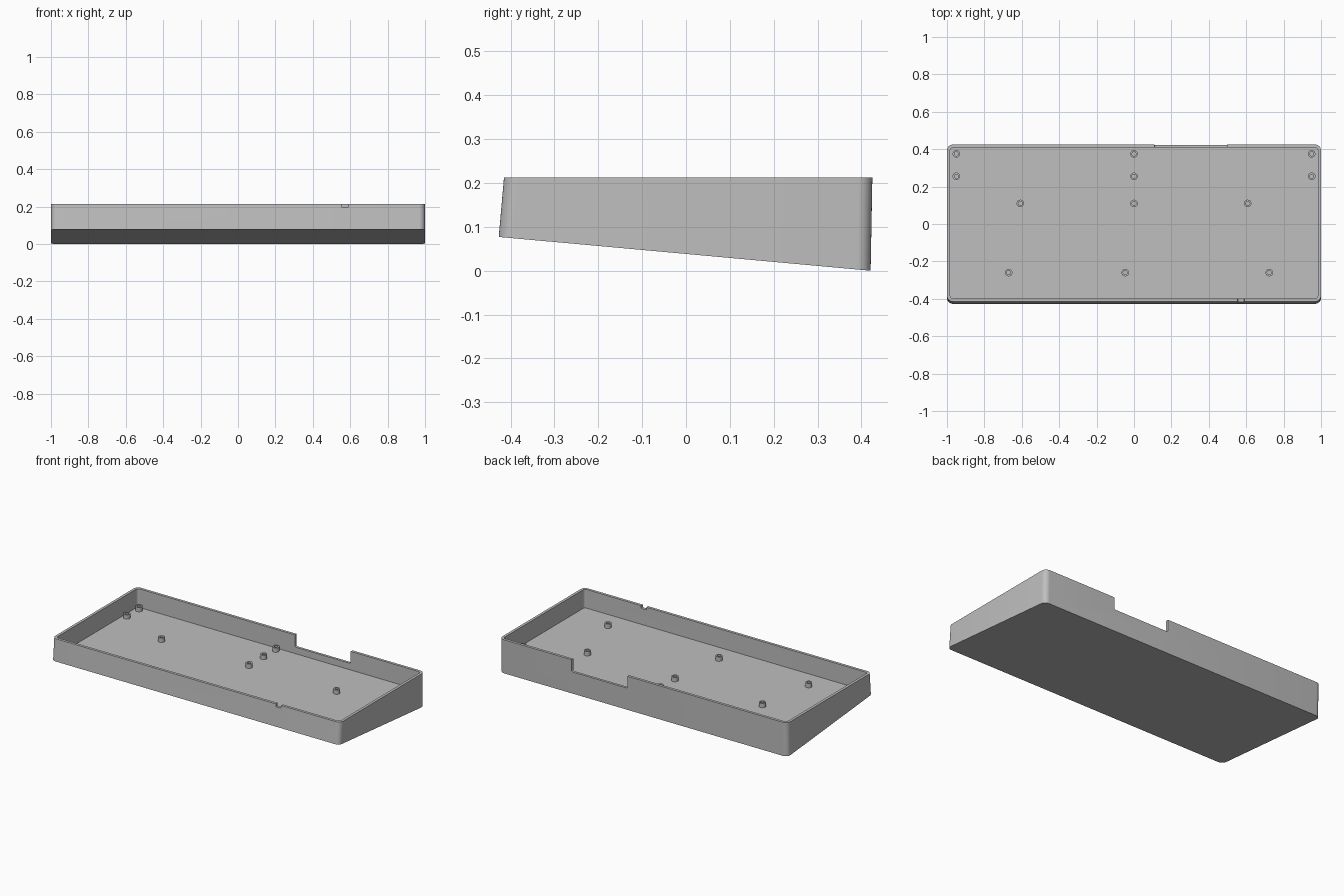
import bpy, bmesh, math
from mathutils import Vector

cube = bpy.data.objects.get("Cube")
if cube:
    bpy.data.objects.remove(cube, do_unlink=True)

TOP, FLOOR, WALL = 0.213, 0.096, 0.017

grey = bpy.data.materials.new("light grey")
grey.use_nodes = True
colour = (0.52, 0.52, 0.52, 1)
grey.diffuse_color = colour
grey.node_tree.nodes["Principled BSDF"].inputs["Base Color"].default_value = colour


def finish(name, bm):
    bmesh.ops.recalc_face_normals(bm, faces=bm.faces)
    mesh = bpy.data.meshes.new(name)
    bm.to_mesh(mesh)
    bm.free()
    mesh.materials.append(grey)
    obj = bpy.data.objects.new(name, mesh)
    bpy.context.collection.objects.link(obj)
    return obj


def select(obj):
    bpy.ops.object.select_all(action='DESELECT')
    obj.select_set(True)
    bpy.context.view_layer.objects.active = obj


def smooth(obj):
    select(obj)
    bpy.ops.object.shade_smooth_by_angle(angle=math.radians(30))


def rounded_rect(half_x, y0, y1, radius, height, steps=8):
    """Loop of points; height is a function of y."""
    points = []
    corners = [(half_x, y1), (-half_x, y1), (-half_x, y0), (half_x, y0)]
    signs = [(1, 1), (-1, 1), (-1, -1), (1, -1)]
    for k, ((cx, cy), (sx, sy)) in enumerate(zip(corners, signs)):
        for i in range(steps + 1):
            a = (k + i / steps) * math.pi / 2
            x = cx - sx * radius + radius * math.cos(a)
            y = cy - sy * radius + radius * math.sin(a)
            points.append(Vector((x, y, height(y))))
    return points


def skin(bm, loops):
    """Join successive loops with quads and cap both ends."""
    rings = [[bm.verts.new(p) for p in loop] for loop in loops]
    for a, b in zip(rings, rings[1:]):
        n = len(a)
        for i in range(n):
            j = (i + 1) % n
            bm.faces.new((a[i], a[j], b[j], b[i]))
    bm.faces.new(rings[0])
    bm.faces.new(rings[-1])


# Tray: sloped underside, leaning front wall, level floor
def underside(y):
    return 0.077 * (0.421 - y) / 0.848


def rim(y):
    return TOP


def floor(y):
    return FLOOR


bm = bmesh.new()
skin(bm, [
    rounded_rect(1.0, -0.427, 0.421, 0.032, underside),
    rounded_rect(1.0, -0.415, 0.425, 0.032, rim),
    rounded_rect(1.0 - WALL, -0.415 + WALL, 0.425 - WALL, 0.016, rim),
    rounded_rect(1.0 - WALL, -0.415 + WALL, 0.425 - WALL, 0.016, floor),
])
tray = finish("tray", bm)


# Openings in the back and front walls
def cut_notch(x0, x1, y, bottom, radius):
    bm = bmesh.new()
    high = TOP + 0.05
    profile = [(x0, high), (x1, high)]
    for cx, start in ((x1 - radius, 0), (x0 + radius, -90)):
        for i in range(5):
            a = math.radians(start - i * 22.5)
            profile.append((cx + radius * math.cos(a), bottom + radius + radius * math.sin(a)))
    skin(bm, [[Vector((x, y + side, z)) for x, z in profile] for side in (-0.03, 0.03)])
    cutter = finish("notch_cutter", bm)
    cutter.hide_render = True
    mod = tray.modifiers.new("notch", 'BOOLEAN')
    mod.operation = 'DIFFERENCE'
    mod.solver = 'EXACT'
    mod.object = cutter
    select(tray)
    bpy.ops.object.modifier_apply(modifier=mod.name)
    bpy.data.objects.remove(cutter, do_unlink=True)


cut_notch(0.11, 0.497, 0.417, 0.137, 0.008)
cut_notch(0.554, 0.59, -0.407, 0.196, 0.004)
smooth(tray)


# Hollow screw posts
def post(index, x, y):
    bm = bmesh.new()
    rows = [(0.02, FLOOR - 0.005), (0.02, 0.123), (0.011, 0.123), (0.011, FLOOR + 0.002)]
    count = 24
    skin(bm, [[Vector((x + r * math.cos(math.tau * i / count),
                       y + r * math.sin(math.tau * i / count), z))
               for i in range(count)] for r, z in rows])
    smooth(finish(f"screw_post_{index}", bm))


spots = [(x, y) for y in (0.375, 0.255) for x in (-0.95, 0, 0.95)]
spots += [(x, 0.11) for x in (-0.608, 0, 0.608)]
spots += [(x, -0.26) for x in (-0.67, -0.047, 0.723)]
for index, (x, y) in enumerate(spots, 1):
    post(index, x, y)
